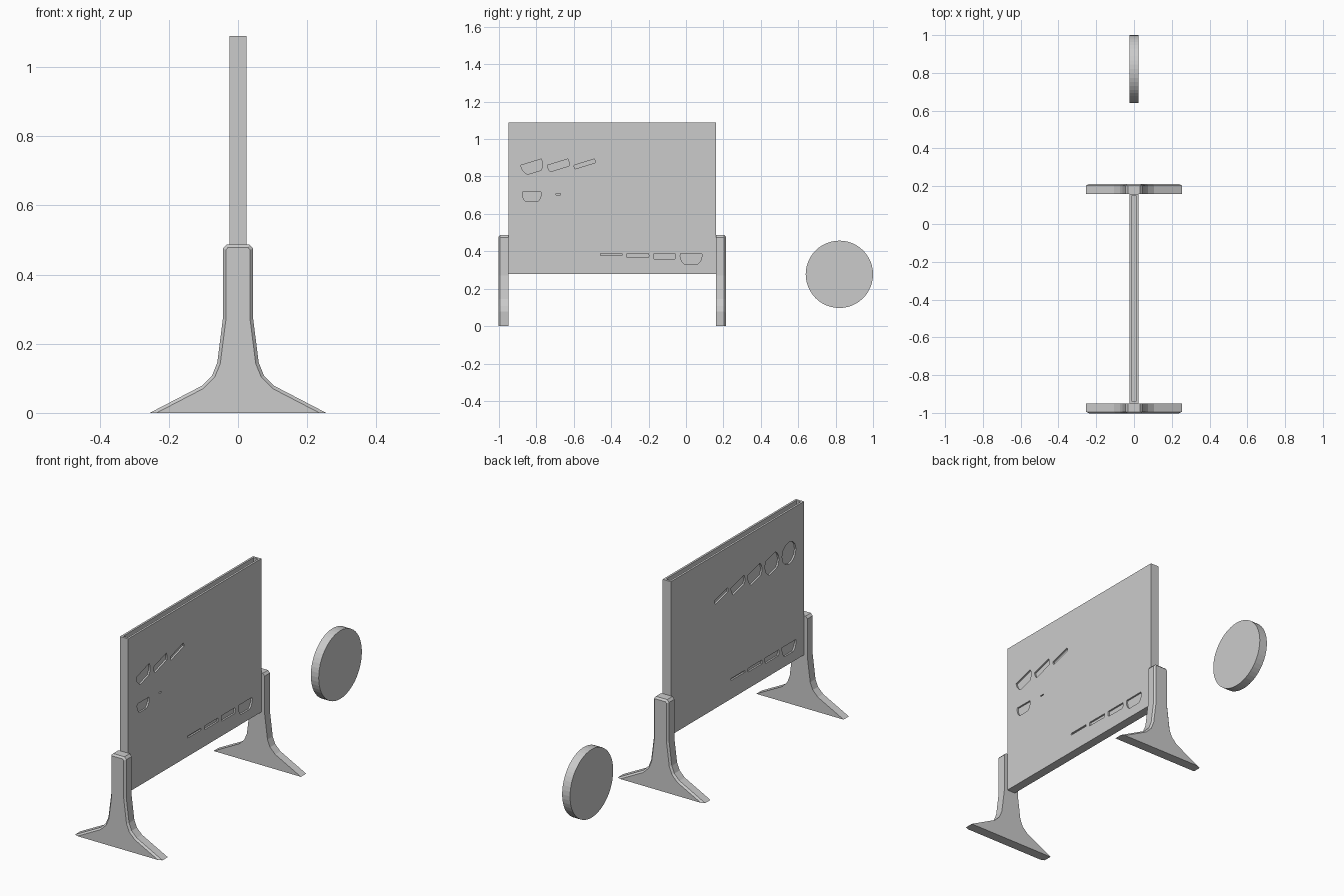
import bpy, bmesh, math
from mathutils import Vector

cube = bpy.data.objects.get("Cube")
if cube:
    bpy.data.objects.remove(cube, do_unlink=True)

grey = bpy.data.materials.new("plain grey")
grey.use_nodes = True
GREY = (0.6, 0.6, 0.6, 1)
grey.diffuse_color = GREY
grey.node_tree.nodes["Principled BSDF"].inputs["Base Color"].default_value = GREY


def finish(name, bm):
    bmesh.ops.recalc_face_normals(bm, faces=bm.faces)
    mesh = bpy.data.meshes.new(name)
    bm.to_mesh(mesh)
    bm.free()
    mesh.materials.append(grey)
    obj = bpy.data.objects.new(name, mesh)
    bpy.context.collection.objects.link(obj)
    return obj


def prism(bm, points, offset):
    """Extrude a closed outline by an offset; return the moved cap."""
    base = bm.faces.new([bm.verts.new(p) for p in points])
    geom = bmesh.ops.extrude_face_region(bm, geom=[base], use_keep_orig=True)["geom"]
    bmesh.ops.translate(bm, vec=offset, verts=[v for v in geom if isinstance(v, bmesh.types.BMVert)])
    return next(f for f in geom if isinstance(f, bmesh.types.BMFace))


def box(name, x, y0, y1, z0, z1):
    bm = bmesh.new()
    prism(bm, [(-x, y0, z0), (x, y0, z0), (x, y1, z0), (-x, y1, z0)], (0, 0, z1 - z0))
    return finish(name, bm)


def cut(obj, cutter):
    cutter.hide_render = True
    mod = obj.modifiers.new("cut", 'BOOLEAN')
    mod.operation, mod.solver, mod.object = 'DIFFERENCE', 'EXACT', cutter
    bpy.context.view_layer.objects.active = obj
    bpy.ops.object.modifier_apply(modifier=mod.name)
    bpy.data.objects.remove(cutter, do_unlink=True)


def slot_outline(radius, lo, hi, tilt):
    """Circle limited to a band between two tilted chords."""
    steps = 5
    a, b = (math.asin(max(-1, min(1, d / radius))) for d in (lo, hi))
    right = [a + (b - a) * i / steps for i in range(steps + 1)]
    angles = right + [math.pi - t for t in reversed(right)]
    return [(radius * math.cos(t + tilt), radius * math.sin(t + tilt)) for t in angles]


def slots(side, fragments):
    bm = bmesh.new()
    for y, z, radius, lo, hi, tilt in fragments:
        ring = slot_outline(radius, lo, hi, tilt * side)
        prism(bm, [(side * 0.015, y + p, z + q) for p, q in ring], (side * 0.02, 0, 0))
    return finish("slot_cutter", bm)


# Hollow upright panel, open along the top
FRONT, BACK = -0.95, 0.16
panel = box("panel", 0.024, FRONT, BACK, 0.28, 1.09)
cut(panel, box("cavity_cutter", 0.013, FRONT + 0.012, BACK - 0.012, 0.292, 1.2))

# Partial round openings in both walls of the panel
COLUMN, PITCH, R = -0.825, 0.142, 0.058
TOP, MIDDLE, LOW = 0.865, 0.705, 0.377
right_slots = [(COLUMN + i * PITCH, TOP, R, lo, 0.012, 0.3)
               for i, lo in enumerate((-0.045, -0.025, -0.008))]
right_slots += [(COLUMN + i * PITCH, LOW, R, lo, 0.01, 0)
                for i, lo in zip((3, 4, 5, 6), (0, -0.01, -0.02, -0.045))]
right_slots += [(COLUMN, MIDDLE, 0.05, -0.04, 0.012, 0),
                (COLUMN + PITCH, MIDDLE, 0.012, -0.003, 0.003, 0)]
left_slots = [(COLUMN + i * PITCH, TOP, R, -0.056 + i * 0.008, 0.056 - i * 0.014, 0.25)
              for i in range(5)]
left_slots += [(COLUMN + i * PITCH, LOW, R, lo, 0.01, 0)
               for i, lo in enumerate((-0.045, -0.02, -0.01, 0))]
cut(panel, slots(1, right_slots))
cut(panel, slots(-1, left_slots))

# Flared feet with a chamfer around the outer face
half = [(0.255, 0), (0.105, 0.078), (0.075, 0.108), (0.06, 0.145),
        (0.044, 0.27), (0.044, 0.475), (0.033, 0.487)]
outline = half + [(-x, z) for x, z in reversed(half)]
for name, inner, direction in (("front_foot", FRONT, -1), ("back_foot", BACK, 1)):
    bm = bmesh.new()
    cap = prism(bm, [(x, inner, z) for x, z in outline], (0, direction * 0.053, 0))
    rim = [e for e in cap.edges if max(v.co.z for v in e.verts) > 0.001]
    bmesh.ops.bevel(bm, geom=rim, offset=0.009, segments=1, affect='EDGES')
    finish(name, bm)

# Loose round counter standing on edge
bm = bmesh.new()
N = 48
ring = [(-0.023, 0.82 + 0.18 * math.cos(math.tau * i / N), 0.277 + 0.18 * math.sin(math.tau * i / N))
        for i in range(N)]
prism(bm, ring, (0.046, 0, 0))
finish("counter", bm)
